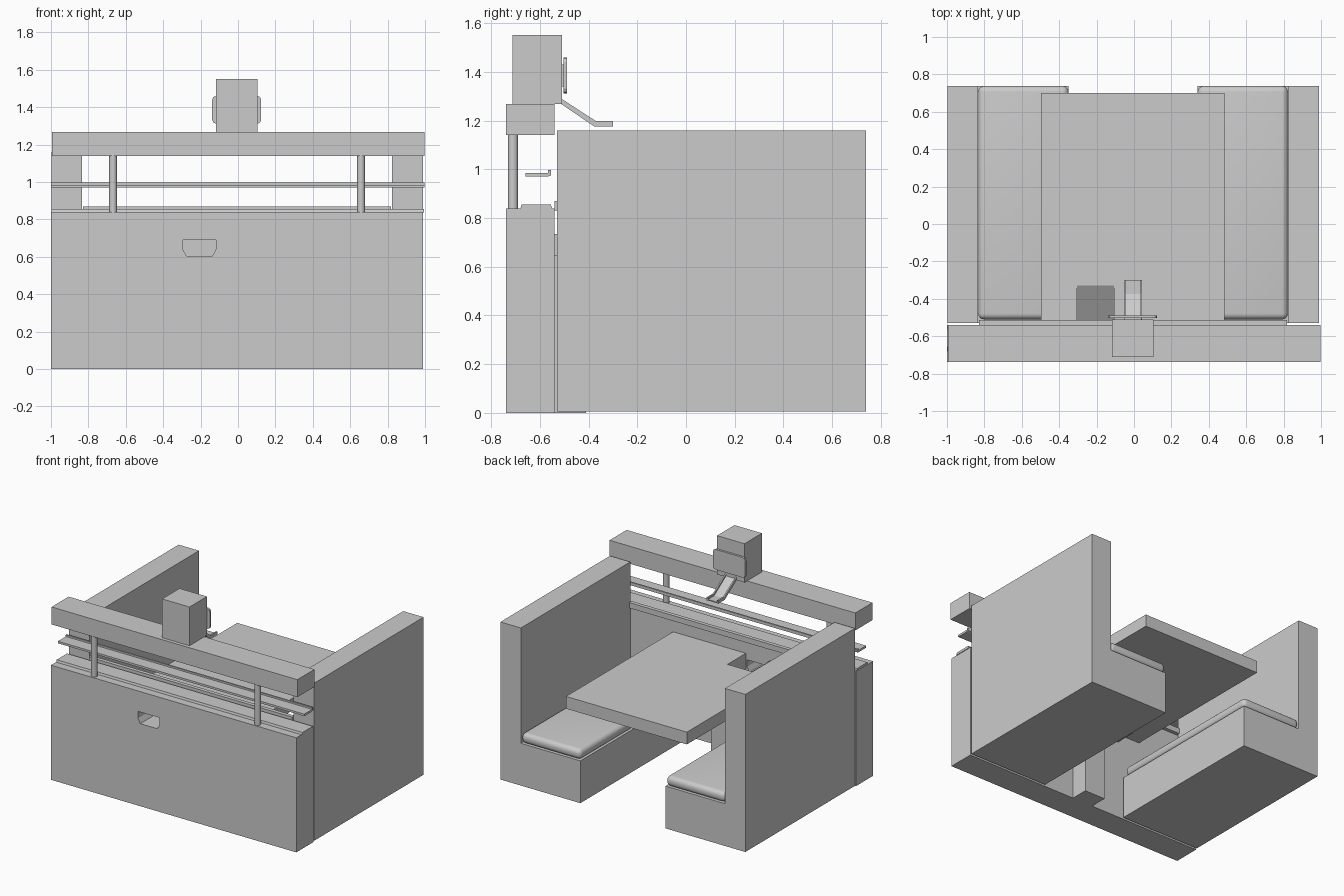
import bpy, bmesh
from mathutils import Vector

if "Cube" in bpy.data.objects:
    bpy.data.objects.remove(bpy.data.objects["Cube"])

CX = -0.005  # centre line of the booth


def prism(name, pts, lo, hi, axis):
    """Extrude a 2D profile along axis: 'x' takes (y, z), 'y' takes (x, z), 'z' takes (x, y)."""
    put = {'x': lambda p, t: (t, p[0], p[1]),
           'y': lambda p, t: (p[0], t, p[1]),
           'z': lambda p, t: (p[0], p[1], t)}[axis]
    bm = bmesh.new()
    face = bm.faces.new([bm.verts.new(put(p, lo)) for p in pts])
    ext = bmesh.ops.extrude_face_region(bm, geom=[face])
    moved = [v for v in ext['geom'] if isinstance(v, bmesh.types.BMVert)]
    bmesh.ops.translate(bm, verts=moved, vec=Vector(put((0, 0), hi - lo)))
    bmesh.ops.recalc_face_normals(bm, faces=bm.faces)
    mesh = bpy.data.meshes.new(name)
    bm.to_mesh(mesh)
    bm.free()
    ob = bpy.data.objects.new(name, mesh)
    bpy.context.collection.objects.link(ob)
    return ob


def box(name, x0, x1, y0, y1, z0, z1):
    return prism(name, [(x0, y0), (x1, y0), (x1, y1), (x0, y1)], z0, z1, 'z')


def activate(ob):
    bpy.ops.object.select_all(action='DESELECT')
    ob.select_set(True)
    bpy.context.view_layer.objects.active = ob


def round_edges(ob, width, segments):
    m = ob.modifiers.new("round", 'BEVEL')
    m.width, m.segments = width, segments
    activate(ob)
    bpy.ops.object.modifier_apply(modifier=m.name)
    bpy.ops.object.shade_smooth_by_angle()


def cut(ob, cutter):
    m = ob.modifiers.new("cut", 'BOOLEAN')
    m.operation, m.object, m.solver = 'DIFFERENCE', cutter, 'EXACT'
    activate(ob)
    bpy.ops.object.modifier_apply(modifier=m.name)


# Benches with high backs and soft cushions
for side, s in (("left", -1), ("right", 1)):
    X = lambda d: CX + s * d
    prism(side + "_bench",
          [(X(0.345), 0.005), (X(0.993), 0.005), (X(0.993), 1.16),
           (X(0.828), 1.16), (X(0.828), 0.315), (X(0.345), 0.315)],
          -0.53, 0.738, 'y')
    a, b = sorted((X(0.828), X(0.345)))
    cushion = box(side + "_cushion", a, b + 0.0, -0.51, 0.738, 0.315, 0.39)
    round_edges(cushion, 0.032, 5)

# Front wall, table, table leg and dish chute
wall = box("front_wall", -1.0, 0.99, -0.738, -0.54, 0, 0.84)
table = box("table_top", -0.497, 0.483, -0.54, 0.70, 0.645, 0.735)
box("table_leg", -0.085, 0.085, -0.54, -0.41, 0, 0.645)
chute = prism("dish_chute", [(-0.54, 0.585), (-0.38, 0.585), (-0.34, 0.65), (-0.54, 0.65)],
              -0.315, -0.097, 'x')

# Return slot through the wall, and the slope leading to it
slot = prism("slot_cutter",
             [(-0.295, 0.69), (-0.295, 0.64), (-0.275, 0.605),
              (-0.137, 0.605), (-0.118, 0.64), (-0.118, 0.69)], -0.8, -0.535, 'y')
slope = prism("slope_cutter", [(-0.545, 0.60), (-0.325, 0.737), (-0.325, 0.80), (-0.545, 0.80)],
              -0.305, -0.107, 'x')
cut(wall, slot)
cut(table, slope)
cut(chute, slope)
for c in (slot, slope):
    bpy.data.objects.remove(c)

# Conveyor lanes on and above the wall
prism("lower_lane", [(-0.68, 0.838), (-0.55, 0.838), (-0.555, 0.856), (-0.675, 0.856)],
      -0.998, 0.995, 'x')
box("lane_lip", -0.83, 0.818, -0.54, -0.512, 0.83, 0.87)
prism("upper_lane", [(-0.658, 0.97), (-0.57, 0.97), (-0.555, 0.975), (-0.555, 0.997),
                     (-0.567, 0.997), (-0.567, 0.985), (-0.658, 0.985)], -1.0, 0.998, 'x')

# Posts and the overhead beam
for side, x in (("left", -0.668), ("right", 0.658)):
    bpy.ops.mesh.primitive_cylinder_add(vertices=24, radius=0.021, depth=0.31,
                                        location=(x, -0.71, 0.99))
    bpy.context.object.name = side + "_post"
    bpy.ops.object.shade_smooth_by_angle()
box("top_beam", -0.995, 0.998, -0.738, -0.54, 1.14, 1.268)

# Dispenser box with a rounded screen
box("dispenser_box", -0.117, 0.105, -0.712, -0.51, 1.268, 1.552)
c = 0.02
x0, x1, z0, z1 = -0.138, 0.124, 1.312, 1.46
prism("screen", [(x0 + c, z0), (x1 - c, z0), (x1 - c * .3, z0 + c * .3), (x1, z0 + c),
                 (x1, z1 - c), (x1 - c * .3, z1 - c * .3), (x1 - c, z1), (x0 + c, z1),
                 (x0 + c * .3, z1 - c * .3), (x0, z1 - c), (x0, z0 + c),
                 (x0 + c * .3, z0 + c * .3)], -0.503, -0.488, 'y')
box("screen_mount", -0.05, 0.04, -0.512, -0.5, 1.34, 1.43)

# Prize slide: floor and two low sides
prism("slide_floor", [(-0.515, 1.27), (-0.375, 1.176), (-0.30, 1.176), (-0.30, 1.184),
                      (-0.373, 1.184), (-0.515, 1.28)], -0.05, 0.04, 'x')
for side, x in (("left", -0.052), ("right", 0.032)):
    prism(side + "_slide_edge",
          [(-0.515, 1.27), (-0.375, 1.175), (-0.299, 1.175), (-0.299, 1.198),
           (-0.37, 1.198), (-0.515, 1.292)], x, x + 0.01, 'x')
